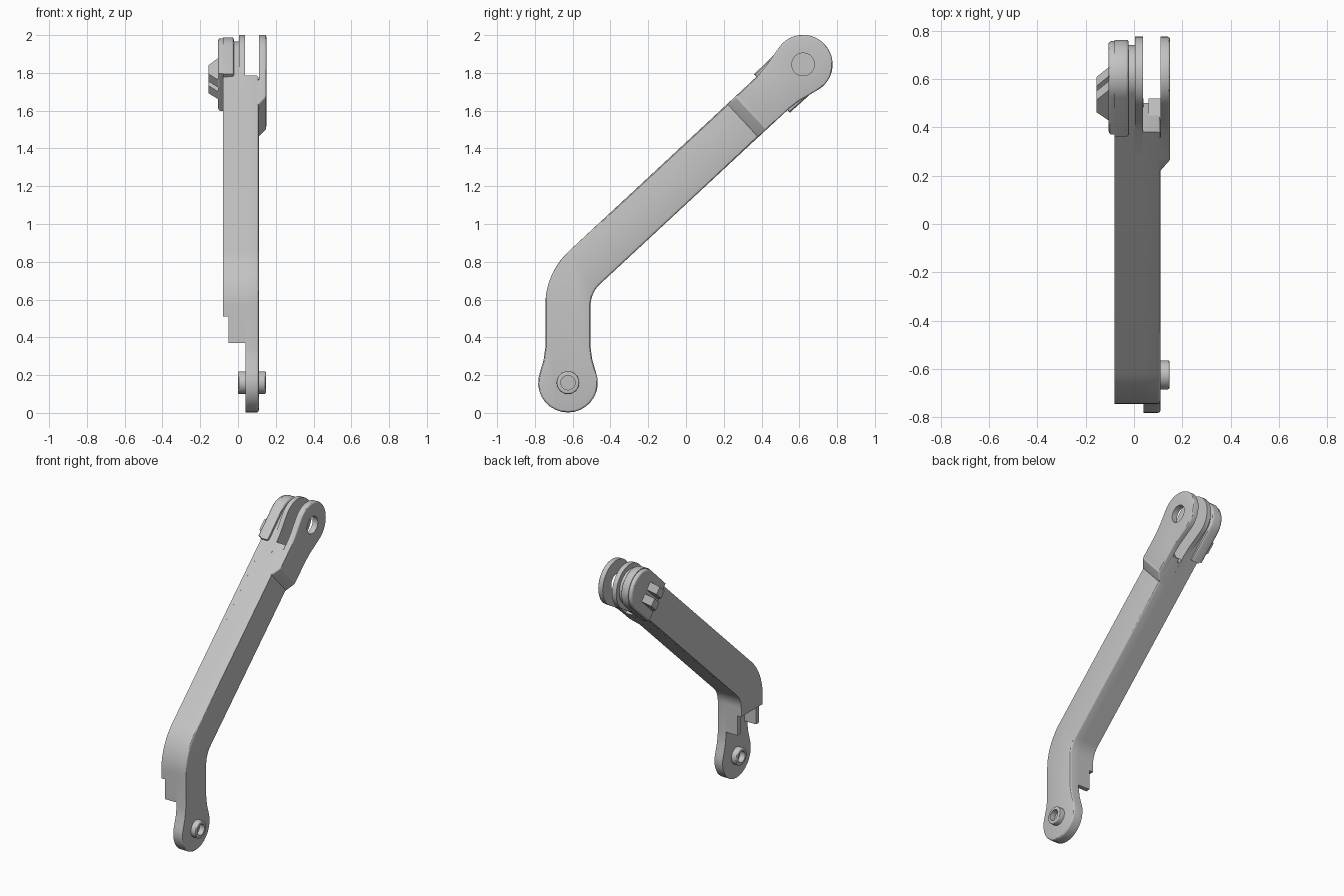
import bpy, bmesh, math

if "Cube" in bpy.data.objects:
    bpy.data.objects.remove(bpy.data.objects["Cube"])

GREY = bpy.data.materials.new("light_grey")
GREY.diffuse_color = (0.55, 0.55, 0.55, 1)
GREY.use_nodes = True
GREY.node_tree.nodes["Principled BSDF"].inputs["Base Color"].default_value = GREY.diffuse_color

LOW = (-0.625, 0.16)             # lower pivot (y, z)
TOP = (0.62, 1.845)              # upper pivot (y, z)
BEND = (-0.355, 0.57)            # bend centre (y, z)
ANG = math.radians(43)
DY, DZ = math.cos(ANG), math.sin(ANG)


def along(s, t):
    """Point on the sloping arm: s along it from the top pivot, t across it."""
    return (TOP[0] + s * DY - t * DZ, TOP[1] + s * DZ + t * DY)


def flat(a, b, h):               # profile in y/z, depth in x
    return (h, a, b)


def cross(s, x, t):              # profile in s/x, depth across the arm
    return (x, *along(s, t))


def circle(c, r, n=32):
    return [(c[0] + r * math.cos(2 * math.pi * i / n),
             c[1] + r * math.sin(2 * math.pi * i / n)) for i in range(n)]


def prism(name, pts, h0, h1, to3d=flat, hole=None, bevel=0, where=None):
    bm = bmesh.new()
    loops = [[bm.verts.new(to3d(a, b, h0)) for a, b in p] for p in (pts, hole) if p]
    if hole:
        edges = [bm.edges.new((l[i - 1], l[i])) for l in loops for i in range(len(l))]
        bmesh.ops.triangle_fill(bm, edges=edges, use_beauty=True)
    else:
        bm.faces.new(loops[0])
    a, b = to3d(0, 0, h0), to3d(0, 0, h1)
    out = bmesh.ops.extrude_face_region(bm, geom=bm.faces[:])
    bmesh.ops.translate(bm, vec=[q - p for p, q in zip(a, b)],
                        verts=[v for v in out["geom"] if isinstance(v, bmesh.types.BMVert)])
    bmesh.ops.recalc_face_normals(bm, faces=bm.faces[:])
    if bevel:
        chosen = [e for e in bm.edges if all(where(v.co) for v in e.verts)
                  and e.calc_face_angle(0) > 0.7]
        bmesh.ops.bevel(bm, geom=chosen, offset=bevel, segments=3, profile=0.5,
                        affect='EDGES', clamp_overlap=True)
    mesh = bpy.data.meshes.new(name)
    bm.to_mesh(mesh)
    bm.free()
    mesh.materials.append(GREY)
    ob = bpy.data.objects.new(name, mesh)
    bpy.context.collection.objects.link(ob)
    return ob


def side(w, z0, s1):
    """Edge of the bent arm at offset w from its centre line, bottom to top."""
    arc = [(BEND[0] - (0.27 + w) * math.cos(a), BEND[1] + (0.27 + w) * math.sin(a))
           for a in [math.radians(47 * i / 10) for i in range(11)]]
    return [(LOW[0] - w, z0)] + arc + [along(s1, w)]


def rounded(w, r, s0, n=20, a0=100, neck=()):
    """Straight shank starting at s0, ending in a round eye at the top pivot."""
    left = [(s0, w)] + list(neck)
    eye = [(r * math.cos(a), r * math.sin(a))
           for a in [math.radians(a0 - 2 * a0 * i / n) for i in range(n + 1)]]
    return [along(s, t) for s, t in left + eye + [(s, -t) for s, t in reversed(left)]]


# Main side plate with the lower eye
eye = [(LOW[0] + 0.158 * math.cos(a), LOW[1] + 0.158 * math.sin(a))
       for a in [math.radians(20 - 220 * i / 18) for i in range(19)]]
plate = (side(0.12, 0.345, -0.216) + side(-0.12, 0.345, -0.275)[::-1]
         + [(LOW[0] + 0.129, 0.28)] + eye + [(LOW[0] - 0.129, 0.28)])
prism("main_plate", plate, 0.04, 0.11, bevel=0.012, where=lambda c: c.x > 0.109)

# Channel walls, open at the bottom, and the cover closing the channel
for name, sign in (("outer_wall", 1), ("inner_wall", -1)):
    prism(name, side(sign * 0.12, 0.37, -0.25) + side(sign * 0.088, 0.37, -0.25)[::-1],
          -0.05, 0.04)
cap = [along(0.12 * math.cos(a), 0.12 * math.sin(a))
       for a in [math.radians(90 - 15 * i) for i in range(13)]]
prism("cover", side(0.12, 0.51, -0.1) + cap + side(-0.12, 0.51, -0.1)[::-1], -0.08, -0.05)
prism("upper_web", rounded(0.12, 0.122, -0.3, a0=90), -0.05, 0.02)
prism("fork_block", [along(s, t) for s, t in
                     ((-0.34, 0.12), (-0.216, 0.12), (-0.275, -0.12), (-0.34, -0.12))],
      0.0, 0.05)

# Fork ears at the top, with a ramp out to the wider ear
NECK = [(-0.21, 0.121), (-0.15, 0.127), (-0.09, 0.14)]
prism("fork_ear_inner", rounded(0.12, 0.156, -0.36, neck=NECK, n=32), 0.004, 0.037)
prism("fork_ear_outer", rounded(0.12, 0.156, -0.37, neck=NECK, n=32), 0.11, 0.15,
      hole=circle(TOP, 0.06), bevel=0.01,
      where=lambda c: c.x > 0.149 and math.hypot(c.y - TOP[0], c.z - TOP[1]) > 0.08)
prism("fork_ramp", [(-0.44, 0.06), (-0.44, 0.11), (-0.38, 0.149), (-0.25, 0.149), (-0.25, 0.06)],
      -0.12, 0.12, cross, bevel=0.01, where=lambda c: c.x > 0.105)

# Clip around the upper end and its split knob
prism("clip_band", rounded(0.139, 0.143, -0.225, a0=90), -0.08, -0.022,
      bevel=0.012, where=lambda c: c.x > -0.03)
prism("clip_face", rounded(0.136, 0.138, -0.215, a0=90), -0.106, -0.078,
      bevel=0.014, where=lambda c: c.x < -0.105)
KNOB = [(-0.2, -0.1), (-0.15, -0.155), (-0.08, -0.155), (-0.02, -0.1)]
for name, t0, t1 in (("knob_upper", 0.015, 0.07), ("knob_lower", -0.07, -0.015)):
    prism(name, KNOB, t0, t1, cross)

# Hollow pin through the lower eye
prism("lower_pin", circle(LOW, 0.06), 0.0, 0.148, hole=circle(LOW, 0.038), bevel=0.008,
      where=lambda c: (c.x < 0.001 or c.x > 0.147)
      and math.hypot(c.y - LOW[0], c.z - LOW[1]) > 0.05)

# Smooth shading with sharp edges kept
bpy.ops.object.select_all(action='SELECT')
bpy.context.view_layer.objects.active = bpy.data.objects["main_plate"]
bpy.ops.object.shade_smooth_by_angle(angle=math.radians(30))
